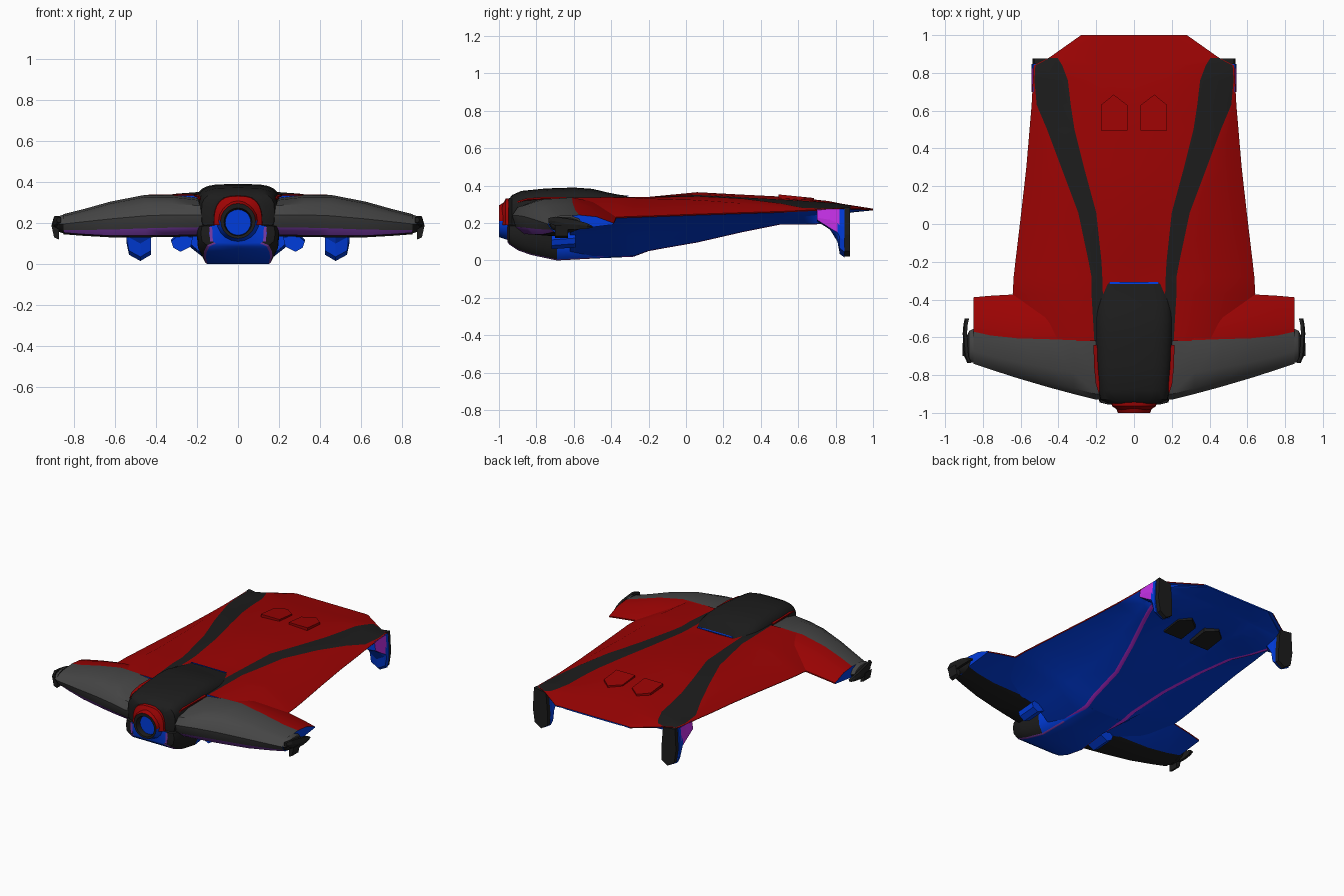
import bpy, bmesh, math
from mathutils import Vector

PALETTE = {
    "red": (0.33, 0.001, 0.001), "blue": (0.0, 0.045, 0.72),
    "charcoal": (0.012, 0.012, 0.012), "grey": (0.06, 0.06, 0.06),
    "purple": (0.20, 0.045, 0.40), "magenta": (0.56, 0.03, 0.80),
}
NAMES = list(PALETTE)
MATS = []
for n, c in PALETTE.items():
    m = bpy.data.materials.new(n)
    m.diffuse_color = (*c, 1)
    MATS.append(m)


def finish(bm, name, smooth, mirror):
    """Mirror across x if asked, fix normals and make the object."""
    if mirror:
        bmesh.ops.mirror(bm, geom=bm.verts[:] + bm.edges[:] + bm.faces[:],
                         axis='X', merge_dist=0.0005)
    bmesh.ops.recalc_face_normals(bm, faces=bm.faces[:])
    me = bpy.data.meshes.new(name)
    bm.to_mesh(me)
    bm.free()
    for m in MATS:
        me.materials.append(m)
    ob = bpy.data.objects.new(name, me)
    bpy.context.collection.objects.link(ob)
    if smooth:
        bpy.context.view_layer.objects.active = ob
        ob.select_set(True)
        bpy.ops.object.shade_smooth_by_angle(angle=math.radians(smooth))
        ob.select_set(False)
    return ob


def loft(name, rings, paint, closed=True, mirror=False, caps=(True, True), smooth=35, cap_colour=None):
    """Skin point rings; paint(i, j) names the colour of strip i, column j."""
    bm = bmesh.new()
    vs = [[bm.verts.new(p) for p in r] for r in rings]
    n = len(rings[0])
    for i in range(len(rings) - 1):
        for j in range(n if closed else n - 1):
            k = (j + 1) % n
            f = bm.faces.new((vs[i][j], vs[i][k], vs[i + 1][k], vs[i + 1][j]))
            f.material_index = NAMES.index(paint(i, j))
    for use, r, i in ((caps[0], vs[0], 0), (caps[1], vs[-1], len(rings) - 2)):
        if use:
            bm.faces.new(r).material_index = NAMES.index(cap_colour or paint(i, n // 2))
    return finish(bm, name, smooth, mirror)


def prism(name, outline, offset, colour, mirror=True):
    """Extrude a flat outline by an offset vector."""
    off = Vector(offset)
    return loft(name, [[Vector(p) for p in outline], [Vector(p) + off for p in outline]],
                lambda i, j: colour, mirror=mirror, smooth=0)


# --- cape: y, edge width, stripe in/out, z centre/hump/edge, ridge x/z, belly z, flank z
CAPE = [
    (-0.62, 0.60, 0.16, 0.21, 0.330, 0.336, 0.20, 0.13, 0.02, 0.02, 0.13),
    (-0.37, 0.642, 0.165, 0.225, 0.335, 0.345, 0.232, 0.14, 0.018, 0.018, 0.13),
    (-0.28, 0.637, 0.168, 0.225, 0.337, 0.342, 0.236, 0.145, 0.02, 0.02, 0.13),
    (-0.20, 0.628, 0.172, 0.24, 0.340, 0.338, 0.238, 0.155, 0.05, 0.05, 0.14),
    (0.06, 0.597, 0.20, 0.295, 0.365, 0.335, 0.248, 0.19, 0.095, 0.10, 0.16),
    (0.30, 0.57, 0.265, 0.385, 0.352, 0.330, 0.256, 0.27, 0.15, 0.165, 0.20),
    (0.50, 0.553, 0.315, 0.46, 0.342, 0.322, 0.262, 0.35, 0.19, 0.22, 0.225),
    (0.63, 0.542, 0.335, 0.515, 0.332, 0.316, 0.268, 0.41, 0.19, 0.245, 0.235),
    (0.76, 0.535, 0.35, 0.527, 0.318, 0.308, 0.275, 0.46, 0.195, 0.255, 0.25),
    (0.84, 0.53, 0.38, 0.522, 0.302, 0.30, 0.28, 0.47, 0.235, 0.26, 0.262),
    (0.88, 0.45, 0.405, 0.445, 0.296, 0.293, 0.28, 0.40, 0.255, 0.262, 0.27),
    (1.00, 0.28, 0.20, 0.24, 0.277, 0.277, 0.274, 0.22, 0.268, 0.268, 0.27),
]


def cape_ring(y, w, a, b, zc, zh, ze, rx, rz, zb, zf):
    def top(x):
        u = max(0, (x - 0.4) / max(w - 0.4, 0.01)) if w > 0.4 else 0
        return zc + (zh - zc) * min(1, x / 0.4) + (ze - zh) * u ** 1.4
    h = b + (w - b) * 0.5
    pts = [(x, top(x)) for x in (0, a * 0.5, a, b, h)]
    pts += [(w, ze), (w - 0.004, ze - 0.006), (rx + (w - rx) * 0.3, zf),
            (rx + 0.014, rz + 0.004), (rx - 0.014, rz + 0.001), (rx * 0.5, zb * 0.6 + rz * 0.4), (0, zb)]
    return [(x, y, z) for x, z in pts]


def cape_paint(i, j):
    if j == 2 and i <= 9:
        return "charcoal"
    if j < 6:
        return "red"
    return "magenta" if j == 8 and i < 9 else "blue"


loft("cape", [cape_ring(*s) for s in CAPE], cape_paint, closed=False, mirror=True, smooth=40)

# --- arms with trailing flaps: x, front y, z at nose/top/bottom, split y, trailing y/z
ARM = [
    (0.10, -0.93, 0.24, 0.318, 0.14, -0.60, -0.40, 0.30),
    (0.20, -0.93, 0.24, 0.322, 0.135, -0.61, -0.40, 0.30),
    (0.32, -0.90, 0.24, 0.336, 0.132, -0.615, -0.39, 0.28),
    (0.45, -0.865, 0.235, 0.337, 0.13, -0.61, -0.38, 0.26),
    (0.62, -0.815, 0.22, 0.304, 0.13, -0.605, -0.372, 0.235),
    (0.76, -0.77, 0.205, 0.265, 0.138, -0.59, -0.38, 0.215),
    (0.85, -0.74, 0.195, 0.243, 0.145, -0.57, -0.388, 0.20),
]


def arm_ring(x, yf, zn, zt, zb, ys, yt, zr):
    d = ys - yf
    return [(x, p, q) for p, q in (
        (yf + 0.02, zn - (zn - zb) * 0.58), (yf, zn), (yf + 0.03, zn + (zt - zn) * 0.55),
        (yf + d * 0.4, zt - 0.01), (ys, zt), (ys + (yt - ys) * 0.5, zt * 0.6 + zr * 0.4 + 0.008),
        (yt, zr), (yt, zr - 0.008), (ys, zb + 0.025), (yf + d * 0.6, zb), (yf + d * 0.2, zb + 0.008))]


ARM_COLOURS = ["grey"] * 4 + ["red"] * 3 + ["blue", "charcoal", "charcoal", "purple"]
loft("arm", [arm_ring(*s) for s in ARM], lambda i, j: ARM_COLOURS[j], mirror=True, smooth=40,
     cap_colour="blue")

# --- rounded wrist ends and hooked claws
WRIST = [(0.85, 0.09, 0.048), (0.872, 0.08, 0.04), (0.888, 0.045, 0.022)]
loft("wrist", [[(x, -0.645 + ry * math.cos(t * math.pi / 5), 0.195 + rz * math.sin(t * math.pi / 5))
                for t in range(10)] for x, ry, rz in WRIST],
     lambda i, j: "grey" if j < 5 and i == 0 else "charcoal", mirror=True)
CLAW = [(-0.735, 0.872, 0.215, 0.012), (-0.70, 0.888, 0.21, 0.024), (-0.64, 0.893, 0.195, 0.03),
        (-0.58, 0.896, 0.19, 0.024), (-0.53, 0.892, 0.185, 0.015), (-0.50, 0.885, 0.18, 0.005)]
loft("claw", [[(x - 0.010, y, z - r), (x + 0.006, y, z - r), (x + 0.011, y, z),
               (x + 0.004, y, z + r), (x - 0.012, y, z + r)] for y, x, z, r in CLAW],
     lambda i, j: "charcoal", mirror=True, smooth=0)
prism("thumb_claw", [(0.872, -0.70, 0.17), (0.908, -0.70, 0.19), (0.895, -0.70, 0.13), (0.872, -0.70, 0.12)],
      (0, 0.07, 0), "charcoal")

# --- belly and chin under the head, with dark cheeks beside the chin
BELLY = [(-0.955, 0.135, 0.10), (-0.945, 0.175, 0.085), (-0.90, 0.192, 0.055), (-0.83, 0.195, 0.03),
         (-0.69, 0.185, 0.0), (-0.50, 0.17, 0.01), (-0.28, 0.155, 0.02)]
loft("belly", [[(0, y, 0.19), (w * 0.8, y, 0.19), (w, y, 0.185), (w + 0.006, y, 0.15),
                (w, y, z + (0.15 - z) * 0.4), (w * 0.86, y, z + 0.006), (w * 0.8, y, z),
                (0, y, z)] for y, w, z in BELLY],
     lambda i, j: "charcoal" if j in (1, 2, 3, 4) and i < 4 else
     "purple" if j == 5 and i < 5 else "blue",
     closed=False, mirror=True, cap_colour="blue")
# purple piping on either side of the chin
prism("chin_piping", [(0.122, -0.956, 0.11), (0.136, -0.956, 0.11), (0.140, -0.956, 0.18), (0.126, -0.956, 0.18)],
      (0, 0.006, 0), "purple")

# --- head hood: squared oval rings along y
HEAD = [(-0.95, 0.135, 0.325, 0.16), (-0.93, 0.178, 0.35, 0.15), (-0.88, 0.19, 0.372, 0.15),
        (-0.75, 0.20, 0.385, 0.15), (-0.60, 0.207, 0.39, 0.15), (-0.50, 0.21, 0.383, 0.15),
        (-0.43, 0.207, 0.366, 0.16), (-0.36, 0.20, 0.352, 0.17), (-0.315, 0.192, 0.346, 0.18)]


def box_oval(y, w, zt, zb, n=24):
    out = []
    for k in range(n):
        c, s = math.cos(k * math.tau / n), math.sin(k * math.tau / n)
        out.append((w * math.copysign(abs(c) ** 0.5, c), y,
                    (zt + zb) / 2 + (zt - zb) / 2 * math.copysign(abs(s) ** 0.6, s)))
    return out


loft("head", [box_oval(*s) for s in HEAD], lambda i, j: "charcoal")
# blue trim along the back of the hood
prism("hood_trim", [(0, -0.318, 0.344), (0.13, -0.318, 0.344), (0.13, -0.308, 0.342), (0, -0.308, 0.342)],
      (0, 0, 0.004), "blue")
# red gusset between hood and arm
prism("gusset", [(0.185, -0.90, 0.31), (0.202, -0.85, 0.325), (0.212, -0.75, 0.332), (0.214, -0.64, 0.33),
                 (0.19, -0.64, 0.33), (0.18, -0.85, 0.32)], (0, 0, 0.008), "red")


# --- nose: red arch above, blue below, dark rim and blue recessed lens
def circle(y, r, z, n=20):
    return [(r * math.cos(k * math.tau / n), y, z + r * math.sin(k * math.tau / n)) for k in range(n)]


loft("nose", [circle(-0.90, 0.115, 0.22), circle(-0.955, 0.105, 0.215), circle(-1.0, 0.085, 0.21)],
     lambda i, j: "red" if j < 10 else "blue", caps=(True, False))
loft("nose_rim", [circle(-1.0, 0.085, 0.21), circle(-0.998, 0.068, 0.205), circle(-0.96, 0.062, 0.203)],
     lambda i, j: "charcoal", caps=(False, False))
loft("nose_lens", [circle(-0.962, 0.068, 0.203), circle(-0.958, 0.068, 0.203)],
     lambda i, j: "blue", smooth=0)
# squared brow arch framing the nose
ARCH = [math.pi * k / 16 for k in range(17)]
loft("brow_arch", [[(r * math.copysign(abs(math.cos(t)) ** 0.7, math.cos(t)), y,
                     0.19 + r * 1.2 * abs(math.sin(t)) ** 0.7) for r, y in
                    ((0.085, -0.985), (0.117, -0.964), (0.122, -0.92), (0.085, -0.92))] for t in ARCH],
     lambda i, j: "red")

# --- small pods under the arms
prism("under_pod", [(0.22, -0.72, 0.13), (0.23, -0.72, 0.085), (0.28, -0.72, 0.06), (0.315, -0.72, 0.08),
                    (0.325, -0.72, 0.11), (0.29, -0.72, 0.14)], (0, 0.13, 0.01), "blue")

# --- rear fins: dark plate behind, blue web covering its front and sides
FIN = [(0.44, 0.27), (0.53, 0.283), (0.538, 0.14), (0.524, 0.05), (0.475, 0.020), (0.428, 0.05), (0.428, 0.13)]
prism("fin_plate", [(x, 0.846, z) for x, z in FIN], (0, 0.03, 0), "charcoal")
WEB = [(0.70, 0.235, 0.21), (0.77, 0.235, 0.165), (0.81, 0.235, 0.10), (0.822, 0.235, 0.035), (0.848, 0.235, 0.015)]
loft("fin_web", [[(0.44, y, zt + 0.03), (0.535, y, zt + 0.04), (0.543, y, max(zb * 0.25 + zt * 0.75, 0.175)),
                  (0.543, y, min(0.15, zb + 0.09)) if zb < 0.12 else (0.541, y, zb + 0.008),
                  (0.53, y, zb + 0.03 if zb < 0.12 else zb + 0.004), (0.475, y, zb),
                  (0.424, y, zb + 0.03)] for y, zt, zb in WEB],
     lambda i, j: "magenta" if j in (1, 2) and i < 3 and (j == 1 or i < 2) else "blue",
     mirror=True, smooth=0)

# --- pentagon pads above and below the tail
PAD = [(0.035, 0.495), (0.175, 0.495), (0.175, 0.63), (0.108, 0.685), (0.035, 0.63)]
prism("top_pad", [(x, y, 0.353 - (y - 0.495) * 0.10) for x, y in PAD], (0, 0, -0.03), "red")
prism("bottom_pad", [(x, y, 0.195 + (y - 0.495) * 0.15) for x, y in PAD], (0, 0, 0.05), "charcoal")
